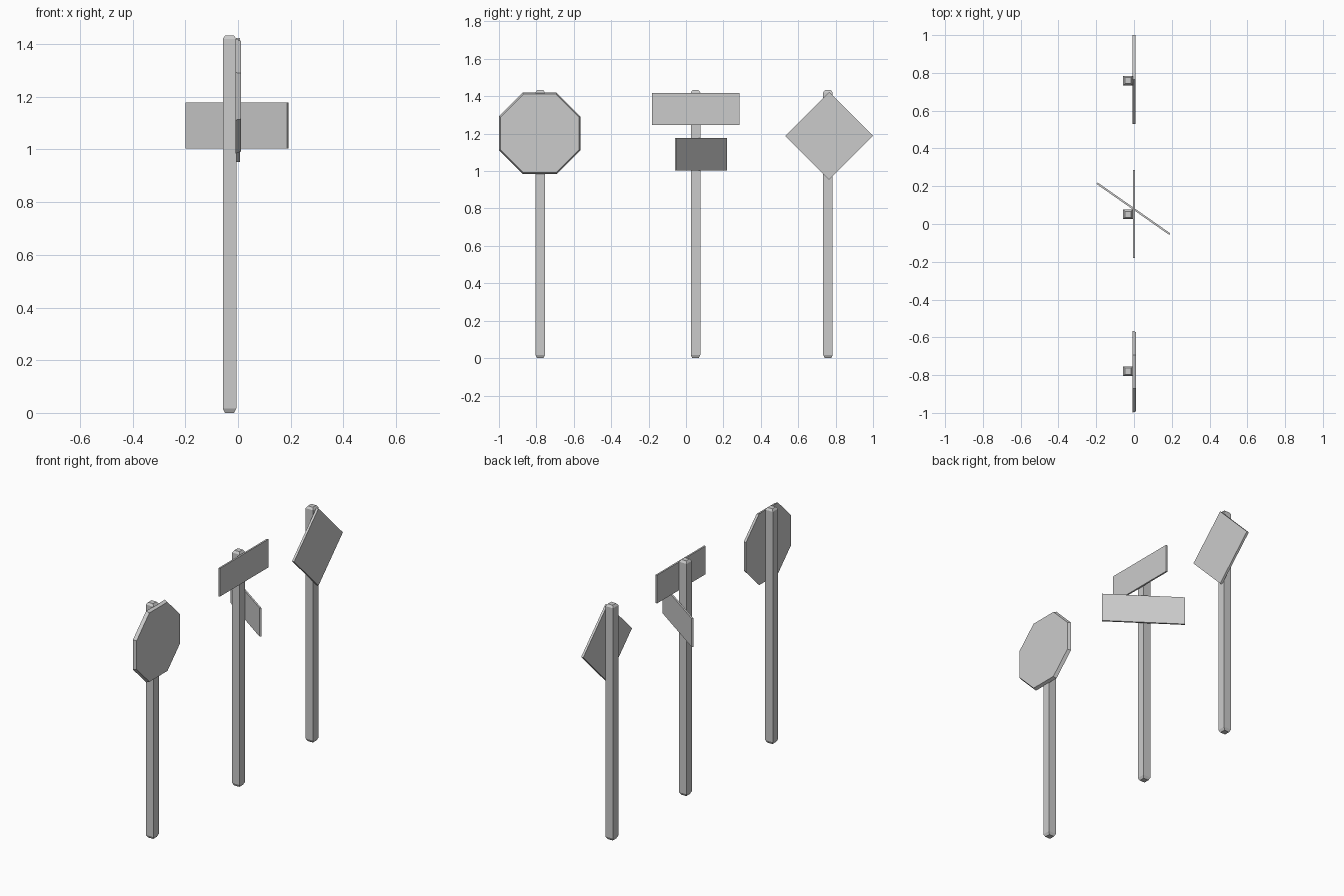
import bpy, bmesh, math
from mathutils import Matrix

if "Cube" in bpy.data.objects:
    bpy.data.objects.remove(bpy.data.objects["Cube"])


def finish(name, bm):
    bmesh.ops.recalc_face_normals(bm, faces=bm.faces)
    me = bpy.data.meshes.new(name)
    bm.to_mesh(me)
    bm.free()
    ob = bpy.data.objects.new(name, me)
    bpy.context.collection.objects.link(ob)
    return ob


def loft(name, rings):
    """Skin a stack of equal-length point rings and cap both ends."""
    bm = bmesh.new()
    loops = [[bm.verts.new(p) for p in ring] for ring in rings]
    n = len(loops[0])
    for a, b in zip(loops, loops[1:]):
        for i in range(n):
            j = (i + 1) % n
            bm.faces.new((a[i], a[j], b[j], b[i]))
    bm.faces.new(loops[0])
    bm.faces.new(loops[-1])
    return finish(name, bm)


def post(name, y):
    # square post with chamfered ends
    x, h = -0.032, 0.0255
    levels = [(0.0, h - 0.008), (0.016, h), (1.42, h), (1.433, h - 0.009)]
    loft(name, [[(x + sx * r, y + sy * r, z) for sx, sy in
                 ((-1, -1), (1, -1), (1, 1), (-1, 1))] for z, r in levels])


def polygon_sign(name, y, z, sides, phase, layers):
    # plate facing +x, layers are (x, radius)
    loft(name, [[(x, y + r * math.cos(phase + math.tau * i / sides),
                  z + r * math.sin(phase + math.tau * i / sides))
                 for i in range(sides)] for x, r in layers])


def board(name, centre, length, height, angle):
    # thin rectangular plate, turned about z
    bm = bmesh.new()
    m = (Matrix.Translation(centre) @ Matrix.Rotation(angle, 4, 'Z')
         @ Matrix.Diagonal((0.01, length, height, 1)))
    bmesh.ops.create_cube(bm, size=1, matrix=m)
    finish(name, bm)


# three posts
for label, y in (("octagon", -0.779), ("street", 0.051), ("diamond", 0.759)):
    post(label + "_post", y)

# octagonal sign with a tapered rim
R = 0.2175 / math.cos(math.pi / 8)
polygon_sign("octagon_sign", -0.782, 1.202, 8, math.pi / 8,
             [(-0.009, R), (0.011, R * 0.965)])

# diamond sign
polygon_sign("diamond_sign", 0.765, 1.188, 4, 0,
             [(-0.007, 0.235), (0.007, 0.235)])

# two crossed street name boards
board("upper_street_board", (-0.001, 0.053, 1.332), 0.468, 0.172, 0)
board("lower_street_board", (-0.003, 0.081, 1.091), 0.47, 0.174, math.radians(55))
